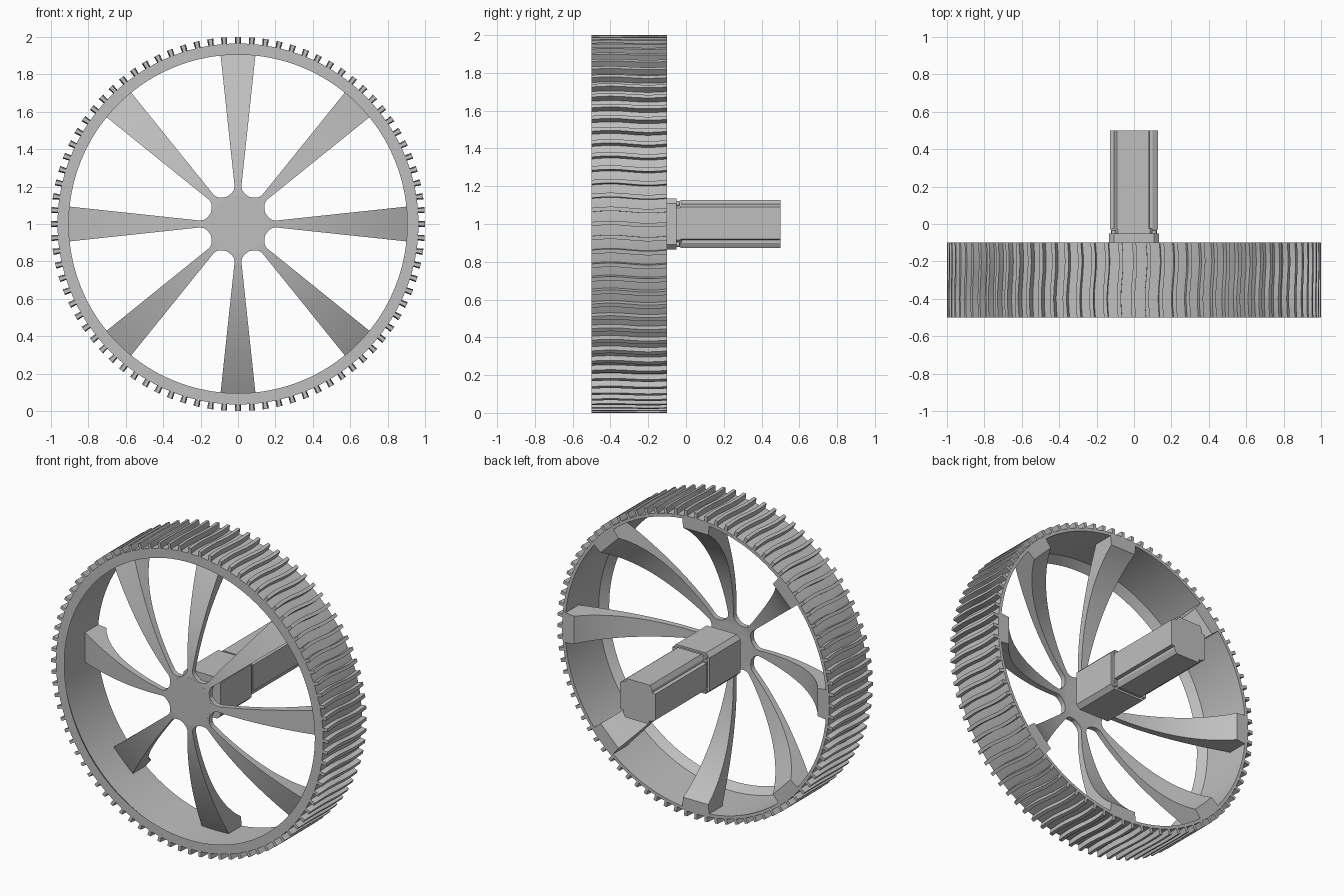
import bpy, bmesh, math
from mathutils import Matrix, Vector

old = bpy.data.objects.get("Cube")
if old:
    bpy.data.objects.remove(old, do_unlink=True)

AXIS_Z = 1.0
FRONT, BACK = -0.5, -0.1

grey = bpy.data.materials.new("plain_grey")
grey.use_nodes = True
grey.diffuse_color = (0.52, 0.52, 0.52, 1)
grey.node_tree.nodes["Principled BSDF"].inputs["Base Color"].default_value = (0.52, 0.52, 0.52, 1)


def finish(name, bm, angle=25):
    """Turn a bmesh built around the axle into a shaded object at axle height."""
    bmesh.ops.recalc_face_normals(bm, faces=bm.faces)
    mesh = bpy.data.meshes.new(name)
    bm.to_mesh(mesh)
    bm.free()
    mesh.materials.append(grey)
    obj = bpy.data.objects.new(name, mesh)
    obj.location.z = AXIS_Z
    bpy.context.collection.objects.link(obj)
    bpy.ops.object.select_all(action="DESELECT")
    obj.select_set(True)
    bpy.context.view_layer.objects.active = obj
    bpy.ops.object.shade_smooth_by_angle(angle=math.radians(angle))
    return obj


def loft(bm, rings, closed=False):
    """Bridge equal cross-sections, with end caps unless closed into a loop."""
    loops = [[bm.verts.new(p) for p in ring] for ring in rings]
    n = len(loops[0])
    pairs = list(zip(loops, loops[1:]))
    if closed:
        pairs.append((loops[-1], loops[0]))
    else:
        bm.faces.new(loops[0])
        bm.faces.new(loops[-1])
    for a, b in pairs:
        for i in range(n):
            j = (i + 1) % n
            bm.faces.new((a[i], a[j], b[j], b[i]))


def polar(r, angle, y):
    return Vector((r * math.sin(angle), y, r * math.cos(angle)))


def prism(name, outline, y0, y1):
    bm = bmesh.new()
    loft(bm, [[(x, y, z) for x, z in outline] for y in (y0, y1)])
    return finish(name, bm)


def four_way(corner):
    """Repeat a corner outline in four quarter turns."""
    points = []
    for q in range(4):
        for x, z in corner:
            for _ in range(q):
                x, z = -z, x
            points.append((x, z))
    return points


def circle(r, n):
    return [(r * math.cos(math.tau * i / n), r * math.sin(math.tau * i / n)) for i in range(n)]


# Rim, turned from a profile with a bevelled front lip
bm = bmesh.new()
profile = [(0.965, FRONT), (0.965, BACK), (0.945, BACK), (0.945, -0.45), (0.905, FRONT)]
loft(bm, [[polar(r, math.tau * i / 168, y) for r, y in profile] for i in range(168)], closed=True)
finish("rim", bm)

# Slim, gently wavy tread ribs
bm = bmesh.new()
RIBS, STEPS = 84, 14
for k in range(RIBS):
    rings = []
    for s in range(STEPS + 1):
        t = s / STEPS
        y = FRONT + t * (BACK - FRONT)
        a = math.tau * k / RIBS - 0.006 * math.sin(math.tau * t)
        rings.append([polar(0.96, a - 0.009, y), polar(1.0, a - 0.011, y),
                      polar(1.0, a + 0.011, y), polar(0.96, a + 0.009, y)])
    loft(bm, rings)
finish("tread_ribs", bm)

# Eight dished spokes, flared at the hub, thickening to a flat foot at the rim
ROOT = [(0.11, 0.046), (0.145, 0.06), (0.155, 0.046), (0.165, 0.034), (0.18, 0.023)]
FOOT = 0.88


def spoke_section(r, half):
    front = FRONT + 0.26 * (max(r - 0.13, 0) / 0.8) ** 1.7
    thickness = 0.03 + 0.02 * r + 0.25 * r ** 6
    back = BACK if r > FOOT - 0.001 else min(front + thickness, BACK)
    return [Vector(p) for p in ((-half, front, r), (half, front, r), (half, back, r), (-half, back, r))]


radii = [0.2 + (FOOT - 0.2) * i / 22 for i in range(23)] + [0.9, 0.925, 0.95]
sections = ROOT + [(r, 0.018 + 0.107 * (r - 0.2)) for r in radii]
bm = bmesh.new()
for k in range(8):
    turn = Matrix.Rotation(math.tau * k / 8, 3, "Y")
    loft(bm, [[turn @ p for p in spoke_section(r, w)] for r, w in sections])
finish("spokes", bm)

# Hub plate and axle
prism("hub_plate", circle(0.152, 64), FRONT, FRONT + 0.033)
prism("axle", circle(0.05, 32), FRONT + 0.03, -0.35)

# Gearbox, collar and motor body with a groove beside each bevelled corner
prism("gearbox", four_way([(0.134, -0.108), (0.134, 0.108), (0.108, 0.134)]), -0.37, -0.05)
prism("collar", four_way([(0.122, -0.085), (0.122, 0.085)]), -0.06, -0.025)
prism("motor_body", four_way([(0.128, -0.08), (0.128, 0.09), (0.1, 0.106), (0.084, 0.106)]),
      -0.03, 0.5)

# Corner screws on the gearbox
bm = bmesh.new()
for sx in (-1, 1):
    for sz in (-1, 1):
        loft(bm, [[(sx * 0.108 + x, y, sz * 0.108 + z) for x, z in circle(0.013, 16)]
                  for y in (-0.06, -0.035)])
finish("corner_screws", bm)
